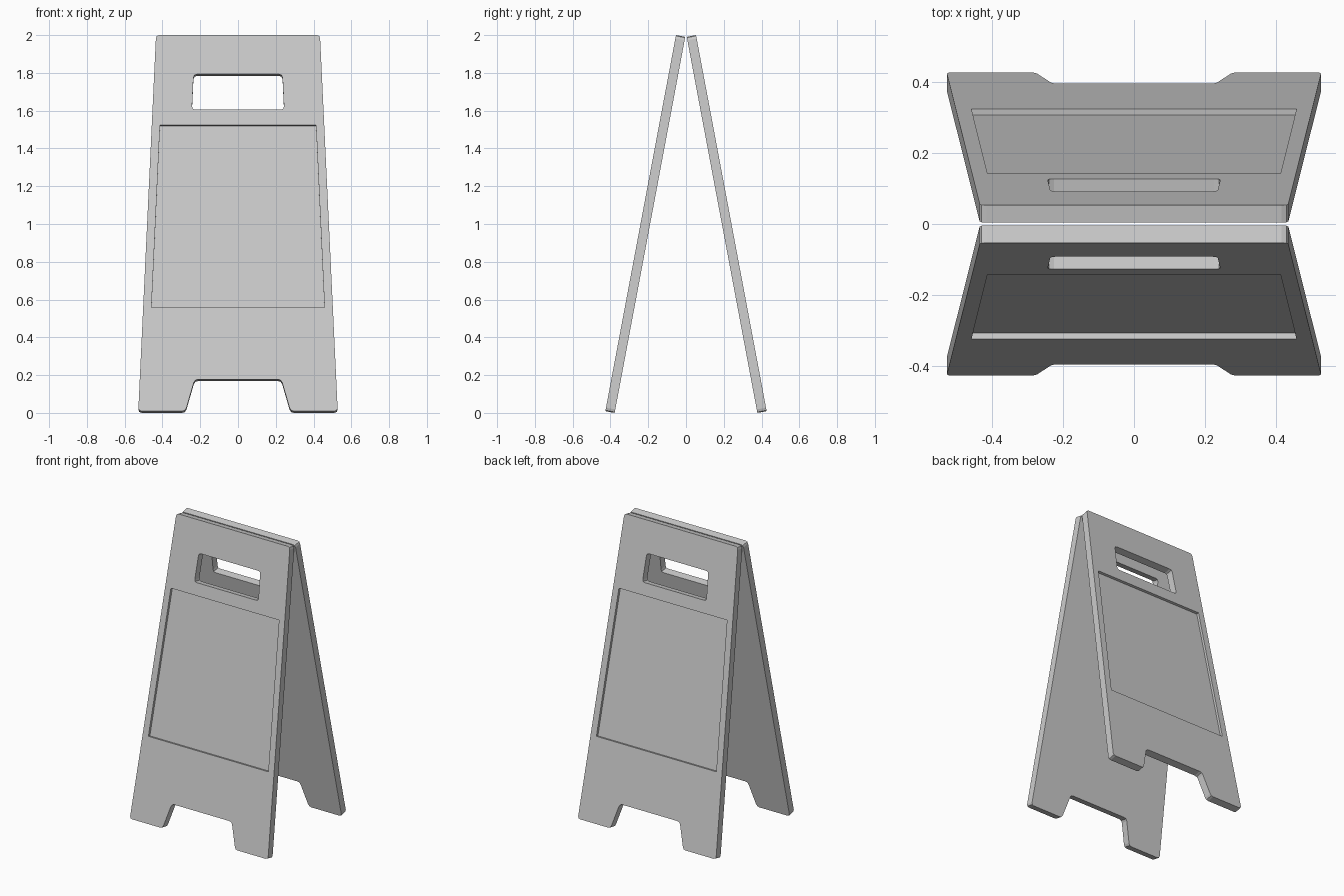
import bpy, bmesh, math
from mathutils import Vector, Matrix

if "Cube" in bpy.data.objects:
    bpy.data.objects.remove(bpy.data.objects["Cube"])

TILT = math.atan2(0.374, 1.991)      # lean of each board
THICK = 0.05
BASE_Z = THICK * math.sin(TILT)      # outer bottom edge sits slightly above the ground
ORIGIN = Vector((0, -0.427, BASE_Z))
UP = Vector((0, math.sin(TILT), math.cos(TILT)))      # along the board
IN = Vector((0, math.cos(TILT), -math.sin(TILT)))     # through the board


def soften(points, r):
    """Replace every corner with a small two-step bevel."""
    out = []
    for i, p in enumerate(points):
        c = Vector(p)
        a = c + (Vector(points[i - 1]) - c).normalized() * r
        b = c + (Vector(points[(i + 1) % len(points)]) - c).normalized() * r
        out += [a, (a + b + 2 * c) / 4, b]
    return out


def prism(name, half, d0, d1, r=0):
    """Extrude a mirrored half outline of (x, height) through the board depth."""
    pts = half + [(-x, z) for x, z in reversed(half)]
    pts = soften(pts, r) if r else [Vector(p) for p in pts]
    bm = bmesh.new()
    rings = [[bm.verts.new(ORIGIN + Vector((x, 0, 0)) + UP * ((z - BASE_Z) / UP.z) + IN * d)
              for x, z in pts] for d in (d0, d1)]
    n = len(pts)
    bm.faces.new(rings[0])
    bm.faces.new(rings[1][::-1])
    for i in range(n):
        j = (i + 1) % n
        bm.faces.new((rings[0][i], rings[1][i], rings[1][j], rings[0][j]))
    bmesh.ops.recalc_face_normals(bm, faces=bm.faces)
    mesh = bpy.data.meshes.new(name)
    bm.to_mesh(mesh)
    bm.free()
    ob = bpy.data.objects.new(name, mesh)
    bpy.context.collection.objects.link(ob)
    return ob


# Tapered board with two feet
front = prism("front_board",
              [(0.229, 0.178), (0.278, BASE_Z), (0.528, BASE_Z), (0.434, 2.0)],
              0, THICK, 0.018)

# Handle opening and shallow sign recess on the outer face
cutters = [
    prism("handle_cutter", [(0.244, 1.605), (0.235, 1.793)], -0.05, THICK + 0.05, 0.018),
    prism("recess_cutter", [(0.458, 0.557), (0.413, 1.523)], -0.05, 0.017),
]
for cutter in cutters:
    cutter.hide_render = True
    mod = front.modifiers.new(cutter.name, 'BOOLEAN')
    mod.operation = 'DIFFERENCE'
    mod.solver = 'EXACT'
    mod.object = cutter

# Bake the cuts, then drop the cutters
bpy.context.view_layer.update()
baked = bpy.data.meshes.new_from_object(
    front.evaluated_get(bpy.context.evaluated_depsgraph_get()))
front.modifiers.clear()
front.data = baked
for cutter in cutters:
    bpy.data.objects.remove(cutter)

# Matching board leaning the other way
back = front.copy()
back.name = "back_board"
back.matrix_world = Matrix.Rotation(math.pi, 4, 'Z')
bpy.context.collection.objects.link(back)
